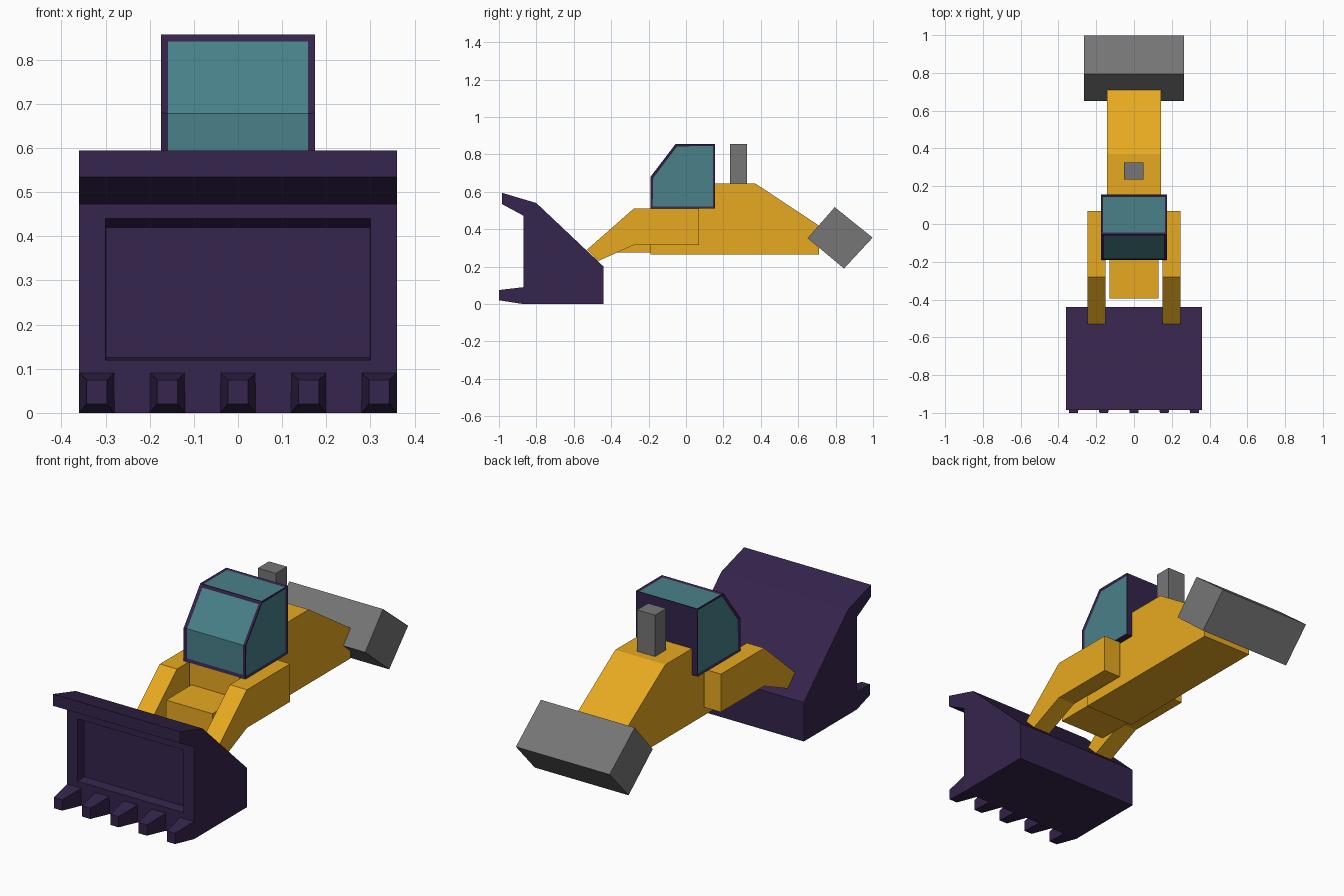
import bpy, bmesh

if "Cube" in bpy.data.objects:
    bpy.data.objects.remove(bpy.data.objects["Cube"])


def material(name, rgb):
    m = bpy.data.materials.new(name)
    m.diffuse_color = (*rgb, 1)
    m.use_nodes = True
    m.node_tree.nodes["Principled BSDF"].inputs["Base Color"].default_value = m.diffuse_color
    return m


PURPLE = material("dark_purple", (0.036, 0.018, 0.072))
YELLOW = material("yellow", (0.80, 0.40, 0.015))
TEAL = material("glass_teal", (0.065, 0.22, 0.25))


def prism(profile, x0, x1):
    """Side profile (y, z) extruded across x."""
    bm = bmesh.new()
    face = bm.faces.new([bm.verts.new((x0, y, z)) for y, z in profile])
    ext = bmesh.ops.extrude_face_region(bm, geom=[face], use_keep_orig=True)
    for v in ext["geom"]:
        if isinstance(v, bmesh.types.BMVert):
            v.co.x = x1
    bmesh.ops.recalc_face_normals(bm, faces=bm.faces)
    return bm


def finish(bm, name, *mats):
    mesh = bpy.data.meshes.new(name)
    bm.to_mesh(mesh)
    bm.free()
    for m in mats:
        mesh.materials.append(m)
    obj = bpy.data.objects.new(name, mesh)
    bpy.context.collection.objects.link(obj)
    return obj


def rect(y0, y1, z0, z1):
    return [(y0, z0), (y1, z0), (y1, z1), (y0, z1)]


# Bucket with a recessed front panel
bm = prism([(-0.985, 0.595), (-0.80, 0.54), (-0.44, 0.20), (-0.44, 0),
            (-0.87, 0), (-0.87, 0.473), (-0.985, 0.535)], -0.36, 0.36)
front = next(f for f in bm.faces
             if f.normal.y < -0.99 and abs(f.calc_center_median().y + 0.87) < 0.01)
bmesh.ops.inset_individual(bm, faces=[front], thickness=0.06)
for v in front.verts:
    v.co.x = 0.30 if v.co.x > 0 else -0.30
    v.co.z = 0.44 if v.co.z > 0.25 else 0.12
bmesh.ops.inset_individual(bm, faces=[front], thickness=0.003)
for v in front.verts:
    v.co.y = -0.82
    v.co.z = 0.42 if v.co.z > 0.25 else 0.125
finish(bm, "bucket", PURPLE)

# Bucket teeth, tapering to blunt tips
for i in range(5):
    cx = (i - 2) * 0.16
    bm = prism([(-0.86, 0), (-0.87, 0), (-1.0, 0.02), (-1.0, 0.075),
                (-0.87, 0.09), (-0.86, 0.09)], cx - 0.04, cx + 0.04)
    for v in bm.verts:
        if v.co.y < -0.95:
            v.co.x = cx + (v.co.x - cx) * 0.58
    finish(bm, f"bucket_tooth_{i + 1}", PURPLE)

# Lift arms
for side, x0, x1 in (("left", -0.247, -0.15), ("right", 0.15, 0.247)):
    finish(prism([(-0.53, 0.29), (-0.28, 0.51), (0.07, 0.51), (0.07, 0.315),
                  (-0.28, 0.315), (-0.47, 0.23)], x0, x1), f"lift_arm_{side}", YELLOW)

# Body, hood and nose
finish(prism([(-0.19, 0.265), (0.71, 0.265), (0.71, 0.42), (0.37, 0.645),
              (0.14, 0.645), (0.14, 0.51), (-0.19, 0.51)], -0.142, 0.142), "body", YELLOW)
finish(prism(rect(-0.395, -0.18, 0.275, 0.40), -0.131, 0.131), "nose", YELLOW)

# Cab with inset windows in front, roof and sides
bm = prism([(-0.19, 0.51), (-0.19, 0.68), (-0.055, 0.857), (0.155, 0.857),
            (0.155, 0.51)], -0.175, 0.175)
bm.faces.ensure_lookup_table()
front = [f for f in bm.faces if f.normal.y < -0.5]
singles = [f for f in bm.faces if f.normal.z > 0.95 or abs(f.normal.x) > 0.95]
bmesh.ops.inset_region(bm, faces=front, thickness=0.016, depth=-0.005, use_even_offset=True)
bmesh.ops.inset_individual(bm, faces=singles, thickness=0.016, depth=-0.005)
for f in front + singles:
    f.material_index = 1
finish(bm, "cab", PURPLE, TEAL)

# Exhaust stack and rear counterweight
GREY = material("grey", (0.18, 0.18, 0.18))
finish(prism(rect(0.235, 0.325, 0.60, 0.857), -0.052, 0.05), "exhaust_stack", GREY)
finish(prism([(0.65, 0.352), (0.795, 0.518), (0.998, 0.355), (0.845, 0.19)],
             -0.266, 0.266), "rear_counterweight", GREY)
